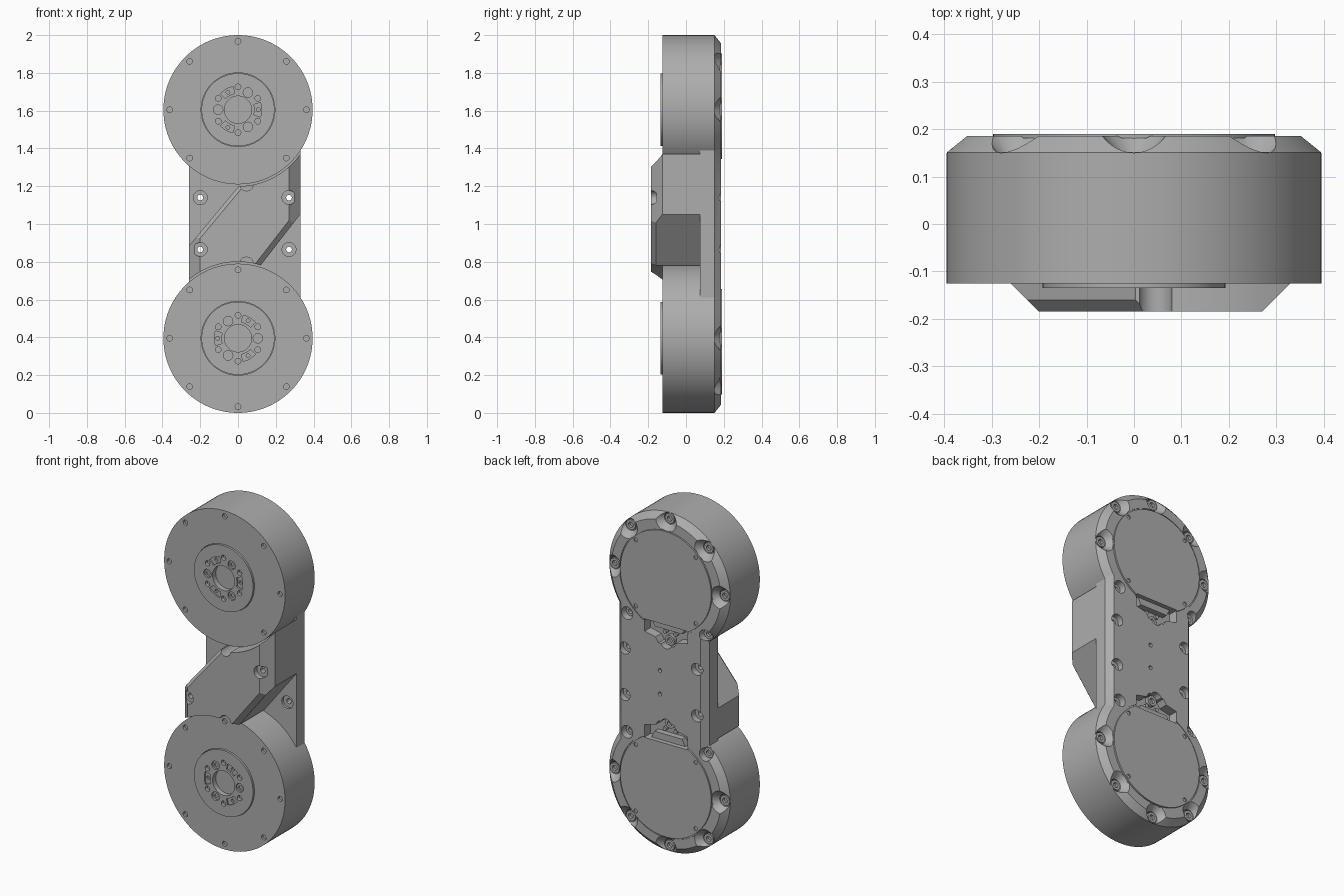
import bpy, bmesh
from math import sin, cos, pi, radians

cube = bpy.data.objects.get("Cube")
if cube:
    bpy.data.objects.remove(cube, do_unlink=True)

GREY = (0.42, 0.42, 0.42, 1)
metal = bpy.data.materials.new("machined_grey")
metal.use_nodes = True
metal.diffuse_color = GREY
for node in metal.node_tree.nodes:
    if node.type == 'BSDF_PRINCIPLED':
        node.inputs["Base Color"].default_value = GREY


# ---------- helpers ----------
def loft(name, rings):
    """Closed solid through equal-length rings of 3D points."""
    bm = bmesh.new()
    loops = [[bm.verts.new(p) for p in ring] for ring in rings]
    n = len(loops[0])
    for a, b in zip(loops, loops[1:]):
        for i in range(n):
            j = (i + 1) % n
            bm.faces.new((a[i], a[j], b[j], b[i]))
    bm.faces.new(loops[0])
    bm.faces.new(loops[-1])
    bmesh.ops.recalc_face_normals(bm, faces=bm.faces)
    mesh = bpy.data.meshes.new(name)
    bm.to_mesh(mesh)
    bm.free()
    mesh.materials.append(metal)
    obj = bpy.data.objects.new(name, mesh)
    bpy.context.collection.objects.link(obj)
    return obj


def lathe(name, profile, x=0, z=0, seg=24):
    """Turned part about the y axis; profile is (radius, y)."""
    angles = [2 * pi * i / seg for i in range(seg)]
    return loft(name, [[(x + r * cos(a), y, z + r * sin(a)) for a in angles]
                       for r, y in profile])


def slab(name, outline, y0, y1):
    """Outline in (x, z) pushed along y."""
    return loft(name, [[(x, y, z) for x, z in outline] for y in (y0, y1)])


def bar(name, outline, z0, z1):
    """Outline in (x, y) pushed along z."""
    return loft(name, [[(x, y, z) for x, y in outline] for z in (z0, z1)])


def boolean(obj, tool, operation='DIFFERENCE'):
    mod = obj.modifiers.new("bool", 'BOOLEAN')
    mod.operation, mod.object, mod.solver = operation, tool, 'EXACT'
    bpy.context.view_layer.objects.active = obj
    bpy.ops.object.modifier_apply(modifier=mod.name)


def cut(obj, tool):
    boolean(obj, tool)
    bpy.data.objects.remove(tool, do_unlink=True)


def bore(obj, x, z, r, y0, y1, seg=20):
    cut(obj, lathe("cutter", [(r, y0), (r, y1)], x, z, seg))


def polar(x, z, r, degrees):
    a = radians(degrees)
    return x + r * cos(a), z + r * sin(a)


def socket_bolt(name, x, z, r, top, bottom):
    floor = top + (bottom - top) * 0.6
    lathe(name, [(r * 0.5, floor), (r * 0.5, top), (r, top), (r, bottom)], x, z)


R = 0.395
LOW, HIGH = R, 2 - R
BACK = 0.186
STATIONS = (("lower", LOW, 1, 0), ("upper", HIGH, -1, 180))
WEB_HOLES = [(x, z) for x in (-0.2, 0.27) for z in (0.865, 1.14)]

# ---------- back plate: two chamfered discs joined by a web ----------
plate = bar("back_plate", [(-0.26, 0.075), (0.33, 0.075), (0.33, 0.15),
                           (0.295, BACK), (-0.225, BACK), (-0.26, 0.15)], LOW, HIGH)
for label, cz, s, turn in STATIONS:
    disc = lathe("disc", [(R, 0.12), (R, 0.151), (0.358, BACK)], 0, cz, 96)
    boolean(plate, disc, 'UNION')
    bpy.data.objects.remove(disc, do_unlink=True)

for label, cz, s, turn in STATIONS:
    # shallow seat and raised round cover
    bore(plate, 0, cz, 0.304, 0.181, 0.25, 96)
    cover = lathe(label + "_rear_cover", [(0.297, 0.178), (0.297, 0.19)], 0, cz, 96)
    for a in range(45, 360, 90):
        px, pz = polar(0, cz, 0.277, a)
        bore(cover, px, pz, 0.012, 0.183, 0.25, 12)

    # connector opening facing the middle of the arm
    opening = [(-0.14, cz + s * 0.255), (0.14, cz + s * 0.255), (0.14, cz + s * 0.33),
               (0.07, cz + s * 0.345), (0.05, cz + s * 0.375),
               (-0.05, cz + s * 0.375), (-0.07, cz + s * 0.345), (-0.14, cz + s * 0.33)]
    for part in (plate, cover):
        cut(part, slab("cutter", opening, 0.13, 0.25))
    body = [(x, cz + s * d) for x, d in
            ((-0.11, 0.256), (0.11, 0.256), (0.09, 0.295), (-0.09, 0.295))]
    slab(label + "_connector", body, 0.125, 0.165)
    for px in (-0.035, 0.035):
        lathe(label + "_connector_pin", [(0.012, 0.125), (0.012, 0.15)],
              px, cz + s * 0.318, 12)

    # countersunk rim bolts
    for a in range(0, 360, 45):
        px, pz = polar(0, cz, 0.36, a)
        inward = abs((a - 90 * s) % 360 - 180) > 130
        top = 0.037 if inward else 0.068
        cut(plate, lathe("cutter", [(0.035, 0.13), (0.035, 0.15),
                                    (top, BACK), (top, 0.25)], px, pz))
        socket_bolt(label + "_rim_bolt", px, pz, 0.03, 0.152, 0.125)

# ---------- front cover block on the web ----------
block = bar("front_block", [(-0.26, 0.075), (-0.26, -0.125), (-0.2, -0.185),
                            (0.27, -0.185), (0.33, -0.125), (0.33, 0.075)], 0.55, 1.45)
for label, cz, s, turn in STATIONS:
    bore(block, 0, cz, 0.405, -0.3, 0.2, 96)


def corner_cutter(p, q, outer, lean):
    """Diagonal pocket whose front lip leans back by a small chamfer."""
    (x0, z0), (x1, z1) = p, q
    ex, ez = (x1 - x0) * 0.8, (z1 - z0) * 0.8
    rings = []
    for y, shift in ((0.1, 0), (-0.16, 0), (-0.21, 2 * lean)):
        rings.append([(x0 - ex + shift, y, z0 - ez), (x1 + ex + shift, y, z1 + ez),
                      (outer, y, z1 + ez), (outer, y, z0 - ez)])
    return loft("cutter", rings)


cut(block, corner_cutter((-0.265, 0.878), (0, 1.196), -0.8, 0.026))
cut(block, corner_cutter((0.127, 0.79), (0.333, 1.055), 0.8, -0.035))

# round wire notches beside each drum
for z in (0.79, 1.21):
    bore(block, 0.045, z, 0.035, -0.3, 0)

# through bolts of the web, sunk from both sides
for x, z in WEB_HOLES:
    bore(block, x, z, 0.037, -0.3, -0.155)
    bore(plate, x, z, 0.037, 0, 0.09)
    bore(plate, x, z, 0.035, 0.15, 0.25)
    for part in (block, plate):
        bore(part, x, z, 0.015, -0.3, 0.3)
for z in (0.93, 1.07):
    bore(plate, 0.04, z, 0.012, 0.165, 0.25, 12)

# ---------- motor drums and output hubs ----------
for label, cz, s, turn in STATIONS:
    drum = lathe(label + "_drum", [(0.195, -0.09), (0.195, -0.125),
                                   (R, -0.125), (R, 0.12)], 0, cz, 96)
    for a in range(0, 360, 45):
        px, pz = polar(0, cz, 0.362, a)
        bore(drum, px, pz, 0.015, -0.2, -0.11, 16)

    hub = lathe(label + "_output_hub", [(0.072, -0.105), (0.072, -0.135),
                                        (0.193, -0.135), (0.193, -0.09)], 0, cz, 64)
    for a in range(0, 360, 120):
        # sunk bolt
        px, pz = polar(0, cz, 0.105, a + turn)
        bore(hub, px, pz, 0.025, -0.2, -0.122)
        socket_bolt(label + "_hub_bolt", px, pz, 0.022, -0.128, -0.115)
        # curved pocket with a pin hole
        mid = a + 60 + turn
        arc = [polar(0, cz, 0.125, mid + d) for d in range(-18, 19, 6)]
        arc += [polar(0, cz, 0.088, mid + d) for d in range(18, -19, -6)]
        cut(hub, slab("cutter", arc, -0.2, -0.126))
        px, pz = polar(0, cz, 0.107, mid)
        bore(hub, px, pz, 0.01, -0.2, -0.115, 12)
        # plain screw holes
        for d in (30, 90):
            px, pz = polar(0, cz, 0.121, a + d + turn)
            bore(hub, px, pz, 0.015, -0.2, -0.115, 16)

# ---------- smooth round surfaces, keep machined edges crisp ----------
bpy.ops.object.select_all(action='DESELECT')
for obj in bpy.context.scene.objects:
    if obj.type == 'MESH':
        obj.select_set(True)
        bpy.context.view_layer.objects.active = obj
bpy.ops.object.shade_smooth_by_angle(angle=radians(25))
